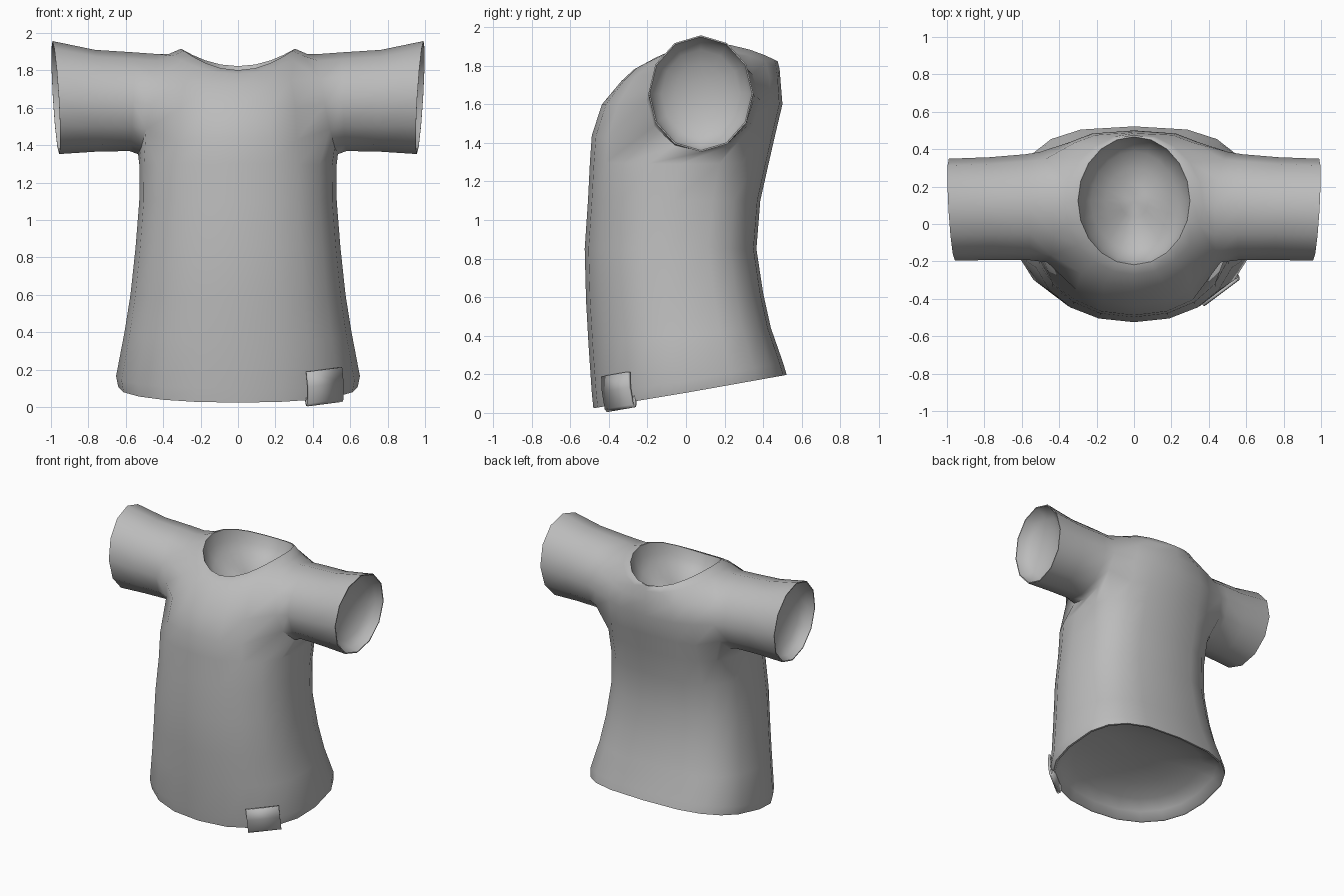
import bpy, bmesh
from math import sin, cos, pi, sqrt
from mathutils import Vector

cube = bpy.data.objects.get("Cube")
if cube:
    bpy.data.objects.remove(cube)

grey = bpy.data.materials.new("grey cloth")
grey.use_nodes = True
colour = (0.5, 0.5, 0.5, 1)
grey.diffuse_color = colour
grey.node_tree.nodes["Principled BSDF"].inputs["Base Color"].default_value = colour

SIDES = 20


def finish(bm, name, angle):
    mesh = bpy.data.meshes.new(name)
    bm.to_mesh(mesh)
    bm.free()
    obj = bpy.data.objects.new(name, mesh)
    bpy.context.collection.objects.link(obj)
    mesh.materials.append(grey)
    bpy.ops.object.select_all(action='DESELECT')
    obj.select_set(True)
    bpy.context.view_layer.objects.active = obj
    bpy.ops.object.shade_smooth_by_angle(angle=angle)
    return obj


def bridge(bm, a, b):
    n = len(a)
    return [bm.faces.new((a[i], a[(i + 1) % n], b[(i + 1) % n], b[i])) for i in range(n)]


def pocket(bm, rim, inward):
    """Thin rim leading into a rounded hollow that closes an opening."""
    centre = sum((v.co for v in rim), Vector()) / len(rim)
    previous = rim
    for t in (.975, .91, .75, .5, .25):
        sink = inward * sqrt(1 - (t / .975) ** 2)
        ring = [bm.verts.new(centre + (v.co - centre) * t + sink) for v in rim]
        bridge(bm, previous, ring)
        previous = ring
    tip = bm.verts.new(centre + inward)
    for a, b in zip(previous, previous[1:] + previous[:1]):
        bm.faces.new((a, b, tip))


# Body rows: half width, front y, back y, z at front, side and back, z curve power
ROWS = [
    (.64, -.48, .522, .024, .108, .197, 1),
    (.652, -.488, .503, .1, .165, .26, 1),
    (.607, -.505, .44, .35, .4, .44, 1),
    (.575, -.518, .4, .58, .6, .62, 1),
    (.548, -.525, .365, .85, .85, .85, 1),
    (.528, -.508, .385, 1.1, 1.1, 1.1, 1),
    (.527, -.498, .43, 1.3, 1.29, 1.3, 2),
    (.51, -.488, .462, 1.44, 1.4, 1.44, 2),
    (.5, -.435, .5, 1.6, 1.6, 1.6, 2),
    (.46, -.335, .49, 1.72, 1.8, 1.72, 2),
    (.37, -.27, .485, 1.78, 1.888, 1.785, 2),
    (.307, -.227, .475, 1.8, 1.915, 1.822, 2),
]

bm = bmesh.new()
rings = []
for row, (rx, front, back, zf, zs, zb, power) in enumerate(ROWS):
    ring = []
    for k in range(SIDES):
        c, s = cos(2 * pi * k / SIDES), sin(2 * pi * k / SIDES)
        # the back is squarer than the front; the neckline is round
        square = 1 if row > 9 else .69 if s > 0 else .91
        x = rx * abs(c) ** square * (1 if c > 0 else -1)
        w = abs(s) ** square * (1 if s > 0 else -1)
        z_end = zb if s > 0 else zf
        ring.append(bm.verts.new((x, (front + back) / 2 + (back - front) / 2 * w,
                                  zs + (z_end - zs) * abs(w) ** power)))
    rings.append(ring)
panels = [bridge(bm, a, b) for a, b in zip(rings, rings[1:])]

# Armholes and sleeves: open two rows of four panels on each side
for side in (1, -1):
    mid = 0 if side == 1 else SIDES // 2
    gone = [panels[r][(mid + d) % SIDES] for r in (7, 8) for d in (-2, -1, 0, 1)]
    bmesh.ops.delete(bm, geom=gone, context='FACES_ONLY')
    lo, up, hi = rings[7], rings[8], rings[9]
    # loop starts at the top and runs toward the back
    c = [(mid + d * side) % SIDES for d in (-2, -1, 0, 1, 2)]
    loop = [hi[c[2]], hi[c[3]], hi[c[4]], up[c[4]], lo[c[4]], lo[c[3]],
            lo[c[2]], lo[c[1]], lo[c[0]], up[c[0]], hi[c[0]], hi[c[1]]]
    n = len(loop)

    def place(i, x, lean, sweep, cy, ry, cz, rz):
        a = 2 * pi * i / n
        return (side * (x + lean * cos(a) + sweep * sin(a)),
                cy + ry * sin(a), cz + rz * cos(a))

    for i, v in enumerate(loop):
        v.co = place(i, .484, -.05, .02, .09, .295, 1.62, .268)
    previous = loop
    for spec in ((.57, -.01, .01, .09, .283, 1.633, .264),
                 (.76, .005, .01, .082, .275, 1.638, .272),
                 (.974, .018, .016, .077, .272, 1.655, .302)):
        ring = [bm.verts.new(place(i, *spec)) for i in range(n)]
        bridge(bm, previous, ring)
        previous = ring
    pocket(bm, previous, Vector((-.14 * side, 0, 0)))

# Neck and hem hollows
pocket(bm, rings[-1], Vector((0, 0, -.22)))
pocket(bm, rings[0], Vector((0, -.02, .16)))

stray = [e for e in bm.edges if not e.link_faces]
bmesh.ops.delete(bm, geom=stray, context='EDGES')
bmesh.ops.recalc_face_normals(bm, faces=bm.faces)
finish(bm, "shirt", 1.1)

# Folded tab wrapped around the hem
bm = bmesh.new()
along, out = Vector((.8, .6, .025 / .24)), Vector((.6, -.8, 0))
centre = Vector((.46, -.352, 0))
FOLD = [(.018, .202), (.02, .12), (.008, .03), (-.004, .015), (-.022, .017), (-.03, .06), (-.03, .12)]
strips = []
for end in (-.115, .115):
    strips.append([bm.verts.new(centre + along * (end + .1 * (.13 - z)) + out * d
                                + Vector((0, 0, z))) for d, z in FOLD])
for i in range(len(FOLD) - 1):
    bm.faces.new((strips[0][i], strips[0][i + 1], strips[1][i + 1], strips[1][i]))
tab = finish(bm, "hem_tab", .9)
solid = tab.modifiers.new("cloth thickness", 'SOLIDIFY')
solid.thickness = .016
solid.offset = -1
